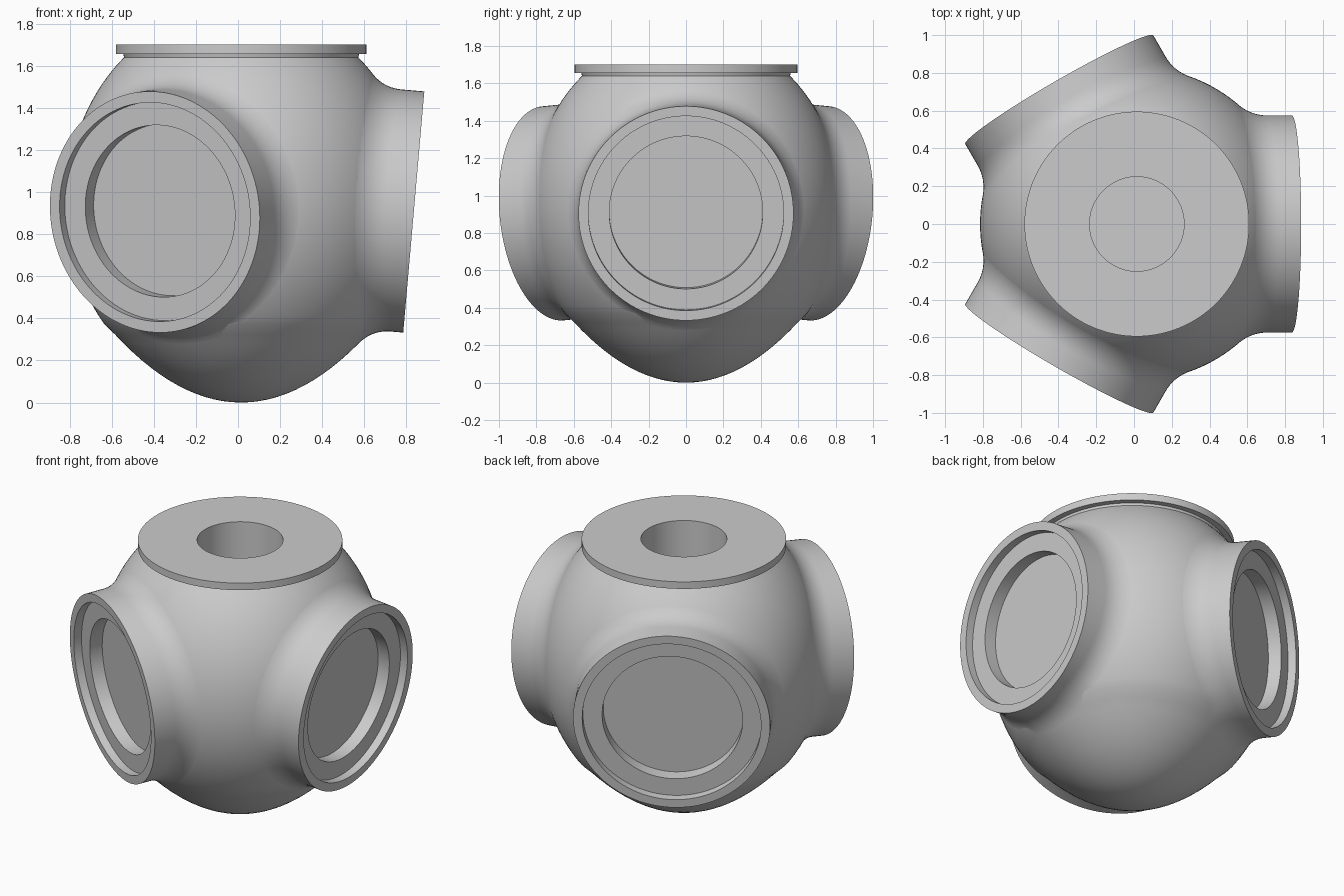
import bpy, bmesh, math
from mathutils import Vector, Matrix
from mathutils.bvhtree import BVHTree

if "Cube" in bpy.data.objects:
    bpy.data.objects.remove(bpy.data.objects["Cube"])

CENTRE = Vector((0.015, 0, 0))
SEGMENTS = 128

grey = bpy.data.materials.new("plain_grey")
grey.use_nodes = True
grey.diffuse_color = (0.6, 0.6, 0.6, 1)
grey.node_tree.nodes["Principled BSDF"].inputs["Base Color"].default_value = grey.diffuse_color


def make_object(name, bm):
    mesh = bpy.data.meshes.new(name)
    bm.to_mesh(mesh)
    bm.free()
    mesh.materials.append(grey)
    obj = bpy.data.objects.new(name, mesh)
    bpy.context.collection.objects.link(obj)
    return obj


def activate(obj):
    bpy.ops.object.select_all(action='DESELECT')
    obj.select_set(True)
    bpy.context.view_layer.objects.active = obj


def loft(rings):
    """Skin a list of rings; a ring of one point is a pole."""
    bm = bmesh.new()
    rows = [[bm.verts.new(p) for p in ring] for ring in rings]
    for a, b in zip(rows, rows[1:]):
        n = max(len(a), len(b))
        for i in range(n):
            j = (i + 1) % n
            if len(a) == 1:
                bm.faces.new((a[0], b[j], b[i]))
            elif len(b) == 1:
                bm.faces.new((a[i], a[j], b[0]))
            else:
                bm.faces.new((a[i], a[j], b[j], b[i]))
    return bm


def circle(centre, u, v, radius):
    if radius == 0:
        return [centre]
    angles = [2 * math.pi * i / SEGMENTS for i in range(SEGMENTS)]
    return [centre + radius * (math.cos(t) * u + math.sin(t) * v) for t in angles]


# Body: parabolic bowl, egg-shaped wall, top flange and central bore
profile = [(0.6 * i / 14, 0.9 * (0.6 * i / 14) ** 2) for i in range(15)]
for i in range(1, 33):
    z = 0.33 + (1.64 - 0.33) * i / 32
    profile.append((0.83 * math.sqrt(1 - ((z - 0.95) / 0.93) ** 2), z))
profile += [(0.56, 1.655), (0.595, 1.655), (0.595, 1.7), (0.25, 1.7), (0.25, 0.7), (0, 0.7)]
X, Y, Z = Vector((1, 0, 0)), Vector((0, 1, 0)), Vector((0, 0, 1))
body_bm = loft([circle(CENTRE + z * Z, X, Y, r) for r, z in profile])
tree = BVHTree.FromBMesh(body_bm)
body = make_object("body", body_bm)

# Ports: three flanged sockets tilted slightly downwards
PORT_R = 0.575
TILT = math.radians(5)
names = ("left_port", "back_right_port", "front_right_port")
parts = [body]
cutters = []
for k, name in enumerate(names):
    spin = Matrix.Rotation(k * 2 * math.pi / 3, 3, 'Z')
    axis = spin @ Vector((math.cos(TILT), 0, -math.sin(TILT)))
    side = spin @ Y
    up = axis.cross(side)
    face = CENTRE + spin @ Vector((0.82, 0, 0.905))

    # Blended foot: each curve runs from the body wall up to the port wall
    wall = circle(face, side, up, PORT_R)
    foot = circle(face, side, up, PORT_R + 0.07)
    curves = []
    for w, f in zip(wall, foot):
        corner = tree.ray_cast(w + axis, -axis)[0]
        start = tree.ray_cast(f + axis, -axis)[0]
        end = corner + 0.09 * axis
        steps = [s / 10 for s in range(11)]
        curves.append([(1 - t) ** 2 * start + 2 * t * (1 - t) * corner + t * t * end for t in steps])
    rings = [list(ring) for ring in zip(*curves)]

    # Rim, shallow step and deeper socket floor
    for radius, depth in ((PORT_R, 0), (0.522, 0), (0.522, 0.05), (0.41, 0.05), (0.41, 0.13), (0, 0.13)):
        rings.append(circle(face - depth * axis, side, up, radius))
    parts.append(make_object(name, loft(rings)))

    # Cutter that opens the body behind the socket
    ends = (face - 0.26 * axis, face + 0.3 * axis)
    cut = loft([[ends[0]]] + [circle(e, side, up, 0.6) for e in ends] + [[ends[1]]])
    cutter = make_object(name + "_cutter", cut)
    cutter.hide_render = True
    cutters.append(cutter)

for cutter in cutters:
    activate(body)
    mod = body.modifiers.new("opening", 'BOOLEAN')
    mod.operation = 'DIFFERENCE'
    mod.solver = 'EXACT'
    mod.object = cutter
    bpy.ops.object.modifier_apply(modifier=mod.name)
    bpy.data.objects.remove(cutter)

for part in parts:
    activate(part)
    bpy.ops.object.shade_smooth_by_angle(angle=math.radians(30))
